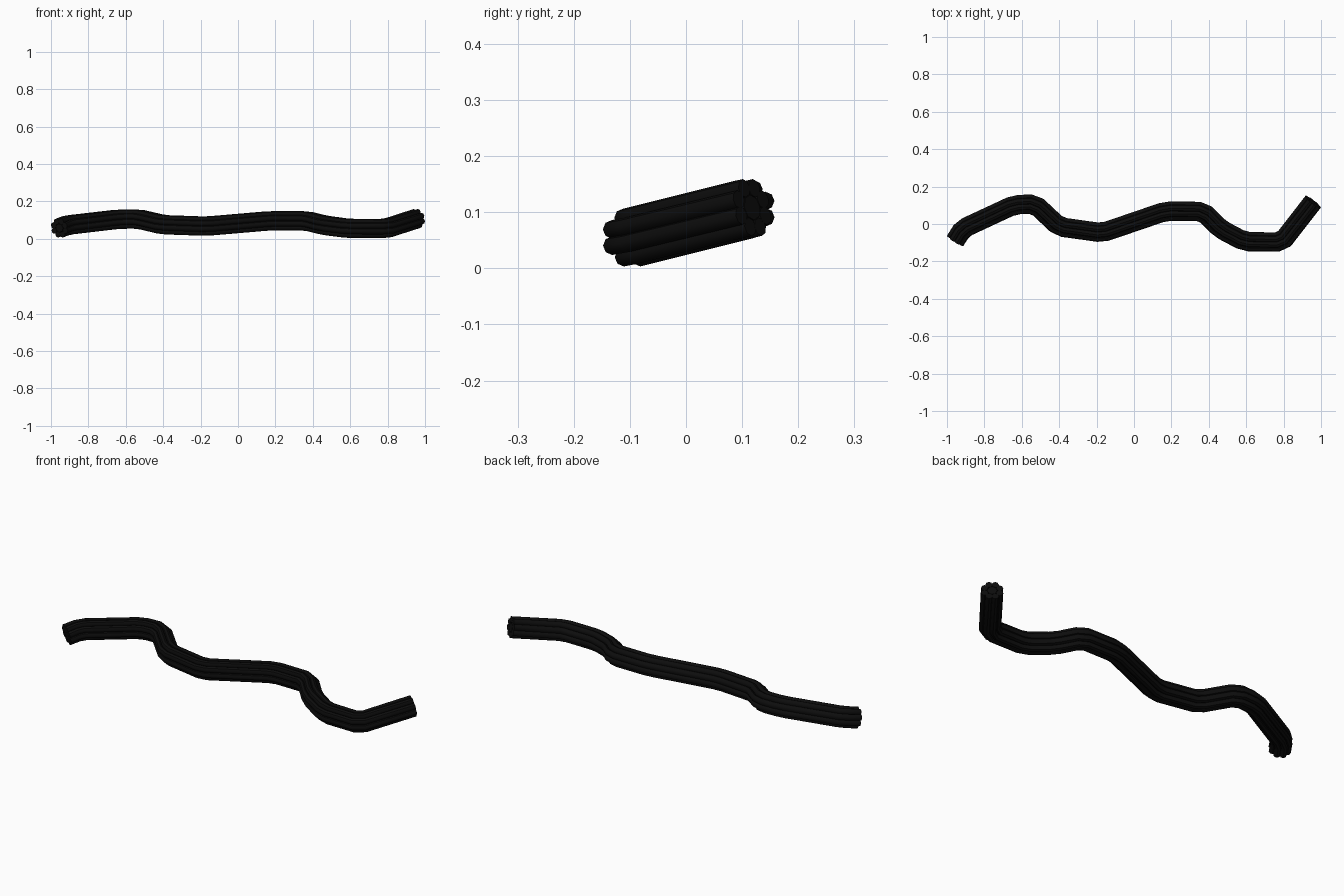
import bpy
from math import cos, sin, pi
from mathutils import Vector

cube = bpy.data.objects.get("Cube")
if cube:
    bpy.data.objects.remove(cube, do_unlink=True)

black = bpy.data.materials.new("black_rubber")
black.use_nodes = True
colour = (0.004, 0.004, 0.004, 1)
black.diffuse_color = colour
black.node_tree.nodes["Principled BSDF"].inputs["Base Color"].default_value = colour

# Centre line of the bundle in plan; the height follows a gentle sideways tilt
PLAN = [(-0.955, -0.088), (-0.915, -0.025), (-0.64, 0.103), (-0.53, 0.107),
        (-0.40, -0.015), (-0.17, -0.047), (0.17, 0.069), (0.37, 0.067),
        (0.46, -0.025), (0.59, -0.094), (0.79, -0.097), (0.957, 0.118)]
STRANDS = 8
RING = 0.038
STRAND_RADIUS = 0.0165


def soften(pts, cut):
    """Chamfer the corners of a path."""
    out = [pts[0]]
    for a, p, b in zip(pts, pts[1:], pts[2:]):
        out += [p.lerp(a, min(cut, 0.025 / (a - p).length)),
                p.lerp(b, min(cut, 0.025 / (b - p).length))]
    return out + [pts[-1]]


path = soften([Vector((x, y, 0.079 + 0.25 * y)) for x, y in PLAN], 0.25)


def offset_path(side, rise):
    """Shift the path sideways and upwards, keeping mitred corners."""
    result = []
    last = len(path) - 1
    for i, p in enumerate(path):
        before = (path[max(i, 1)] - path[max(i, 1) - 1]).normalized()
        after = (path[min(i, last - 1) + 1] - path[min(i, last - 1)]).normalized()
        tangent = (before + after).normalized()
        across = Vector((-tangent.y, tangent.x, 0)).normalized()
        up = tangent.cross(across)
        mitre = 1 / max(tangent.dot(before), 0.7)
        result.append(p + across * side * mitre + up * rise)
    return result


def strand(name, side, rise, radius):
    curve = bpy.data.curves.new(name, "CURVE")
    curve.dimensions = "3D"
    curve.bevel_depth = radius
    curve.bevel_resolution = 2
    curve.use_fill_caps = True
    curve.twist_mode = "Z_UP"
    pts = offset_path(side, rise)
    spline = curve.splines.new("POLY")
    spline.points.add(len(pts) - 1)
    for point, co in zip(spline.points, pts):
        point.co = (*co, 1)
    curve.materials.append(black)
    obj = bpy.data.objects.new(name, curve)
    bpy.context.collection.objects.link(obj)

    # Turn the swept strand into a smooth shaded mesh
    bpy.ops.object.select_all(action="DESELECT")
    obj.select_set(True)
    bpy.context.view_layer.objects.active = obj
    bpy.ops.object.convert(target="MESH")
    bpy.ops.object.shade_smooth_by_angle(angle=pi / 4)


# Core strand with a ring of strands around it
strand("core_strand", 0, 0, 0.023)
for i in range(STRANDS):
    angle = 2 * pi * (i + 0.5) / STRANDS
    strand(f"outer_strand_{i + 1}", RING * cos(angle), RING * sin(angle), STRAND_RADIUS)
